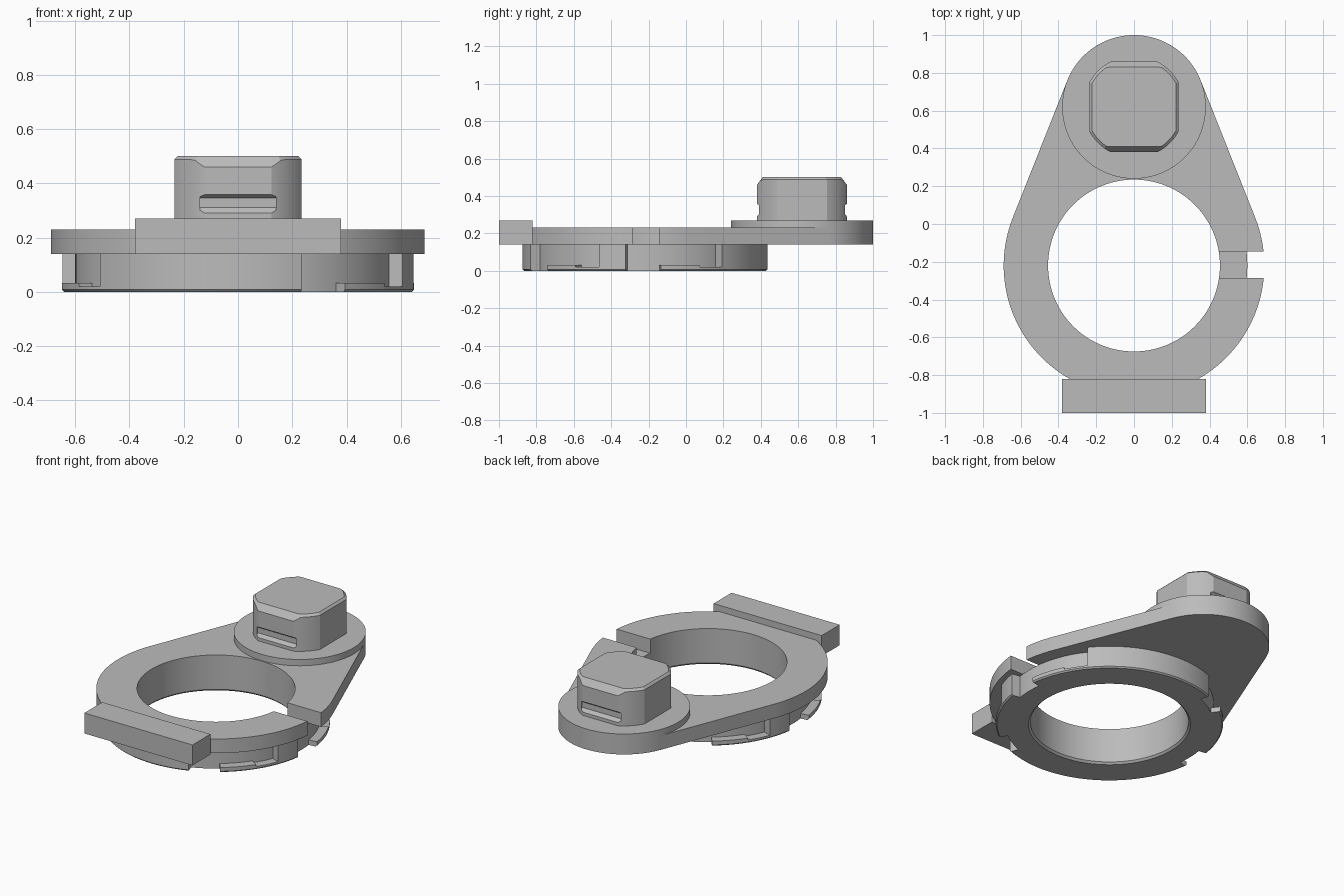
import bpy
import bmesh
from math import sin, cos, radians, asin, degrees

if "Cube" in bpy.data.objects:
    bpy.data.objects.remove(bpy.data.objects["Cube"], do_unlink=True)

grey = bpy.data.materials.new("plain grey")
grey.use_nodes = True
grey.diffuse_color = (0.5, 0.5, 0.5, 1)
grey.node_tree.nodes["Principled BSDF"].inputs["Base Color"].default_value = (0.5, 0.5, 0.5, 1)

RING_Y, BOSS_Y = -0.22, 0.62
RING_R, BOSS_R, HOLE_R = 0.69, 0.38, 0.455
CORE_R, COLLAR_R, DECK = 0.60, 0.655, 0.14


def finish(name, bm):
    bmesh.ops.recalc_face_normals(bm, faces=bm.faces)
    mesh = bpy.data.meshes.new(name)
    bm.to_mesh(mesh)
    bm.free()
    mesh.materials.append(grey)
    obj = bpy.data.objects.new(name, mesh)
    bpy.context.collection.objects.link(obj)
    return obj


def loft(name, rings):
    """Closed solid through rings of matching points."""
    bm = bmesh.new()
    loops = [[bm.verts.new(p) for p in ring] for ring in rings]
    n = len(loops[0])
    for a, b in zip(loops, loops[1:]):
        for i in range(n):
            j = (i + 1) % n
            bm.faces.new((a[i], a[j], b[j], b[i]))
    bm.faces.new(loops[0])
    bm.faces.new(loops[-1])
    return finish(name, bm)


def prism(name, outline, z0, z1):
    return loft(name, [[(x, y, z) for x, y in outline] for z in (z0, z1)])


def arc(radius, cy, start, end, steps):
    angles = [radians(start + (end - start) * i / steps) for i in range(steps + 1)]
    return [(radius * cos(a), cy + radius * sin(a)) for a in angles]


def box(name, x0, x1, y0, y1, z0, z1):
    return prism(name, [(x0, y0), (x1, y0), (x1, y1), (x0, y1)], z0, z1)


def sector(name, profile, start, end):
    """Sweep an (r, z) profile around the ring centre."""
    steps = max(4, int(abs(end - start) / 3))
    rings = []
    for i in range(steps + 1):
        a = radians(start + (end - start) * i / steps)
        rings.append([(r * cos(a), RING_Y + r * sin(a), z) for r, z in profile])
    return loft(name, rings)


def cut(target, cutter):
    mod = target.modifiers.new("cut", "BOOLEAN")
    mod.operation = "DIFFERENCE"
    mod.solver = "EXACT"
    mod.object = cutter
    bpy.context.view_layer.objects.active = target
    bpy.ops.object.modifier_apply(modifier=mod.name)
    bpy.data.objects.remove(cutter, do_unlink=True)


def smooth(obj):
    bpy.ops.object.select_all(action="DESELECT")
    obj.select_set(True)
    bpy.context.view_layer.objects.active = obj
    bpy.ops.object.shade_smooth_by_angle(angle=radians(20))


# Teardrop plate: two circles joined by tangents, with hole and side slot
phi = degrees(asin((RING_R - BOSS_R) / (BOSS_Y - RING_Y)))
outline = arc(BOSS_R, BOSS_Y, phi, 180 - phi, 48) + arc(RING_R, RING_Y, 180 - phi, 360 + phi, 96)
plate = prism("teardrop_plate", outline, DECK, 0.23)
cut(plate, prism("hole_cutter", arc(HOLE_R, RING_Y, 0, 357, 119), 0.1, 0.3))
cut(plate, box("slot_cutter", 0.4, 0.8, -0.285, -0.145, 0.1, 0.3))

# Raised round boss and front bar
boss = prism("round_boss", arc(BOSS_R, BOSS_Y, 0, 357, 119), DECK, 0.27)
bar = box("front_bar", -0.38, 0.38, -1.0, -0.82, DECK, 0.27)

# Knob: a cylinder flattened on four sides, chamfered at the top
KNOB_R, FLAT_X, FLAT_Y = 0.27, 0.235, 0.24


def clamp(v, limit):
    return max(-limit, min(limit, v))


low, high = degrees(asin((1 - (FLAT_X / KNOB_R) ** 2) ** 0.5)), degrees(asin(FLAT_Y / KNOB_R))
corners = []
for base, a0, a1 in ((0, low, high), (180, -high, -low), (180, low, high), (360, -high, -low)):
    corners += [radians(base + a0 + (a1 - a0) * i / 8) for i in range(9)]
base_ring, mid_ring, top_ring = [], [], []
for a in corners:
    x, y = clamp(KNOB_R * cos(a), FLAT_X), clamp(KNOB_R * sin(a), FLAT_Y)
    z = 0.46 if abs(y) > FLAT_Y - 0.001 else min(0.487, 0.46 + (FLAT_Y - abs(y)) * 1.2)
    base_ring.append((x, BOSS_Y + y, 0.26))
    mid_ring.append((x, BOSS_Y + y, z))
    top_ring.append((clamp(0.255 * cos(a), FLAT_X),
                     BOSS_Y + clamp(0.255 * sin(a), 0.21), 0.5))
knob = loft("knob", [base_ring, mid_ring, top_ring])

# Finger grooves on the front and back of the knob
for s in (-1, 1):
    section = [(0.25, 0.28), (0.222, 0.31), (0.222, 0.345), (0.25, 0.365)]
    cutter = loft("groove_cutter", [[(x, BOSS_Y + s * y, z) for y, z in section]
                                    for x in (-0.14, 0.14)])
    cut(knob, cutter)

# Collar core: a full ring lathed beneath the plate
bm = bmesh.new()
profile = [(HOLE_R, DECK), (HOLE_R, 0.012), (0.467, 0), (CORE_R, 0), (CORE_R, DECK)]
count = 120
rings = []
for i in range(count):
    a = radians(360 * i / count)
    rings.append([bm.verts.new((r * cos(a), RING_Y + r * sin(a), z)) for r, z in profile])
for i in range(count):
    p, q = rings[i], rings[(i + 1) % count]
    for k in range(len(profile)):
        m = (k + 1) % len(profile)
        bm.faces.new((p[k], p[m], q[m], q[k]))
core = finish("collar_core", bm)

# Bayonet blocks and lips, repeated on opposite sides of the collar
parts = [plate, boss, knob, core]


def rim(top):
    return [(CORE_R - 0.02, 0), (COLLAR_R - 0.008, 0), (COLLAR_R, 0.008),
            (COLLAR_R, top), (CORE_R - 0.02, top)]


for side, turn in (("left", 0), ("right", 180)):
    for label, start, end in (("long", 39, 111), ("short", 158, 171)):
        parts.append(sector(f"{side}_{label}_block", rim(DECK), start + turn, end + turn))
    for label, start, end in (("first", 7.5, 39), ("second", 127, 158)):
        step = start + (end - start) * 0.6
        parts.append(sector(f"{side}_{label}_lip_high", rim(0.032), start + turn, step + turn))
        parts.append(sector(f"{side}_{label}_lip_low", rim(0.02), step + turn, end + turn))

for part in parts:
    smooth(part)
